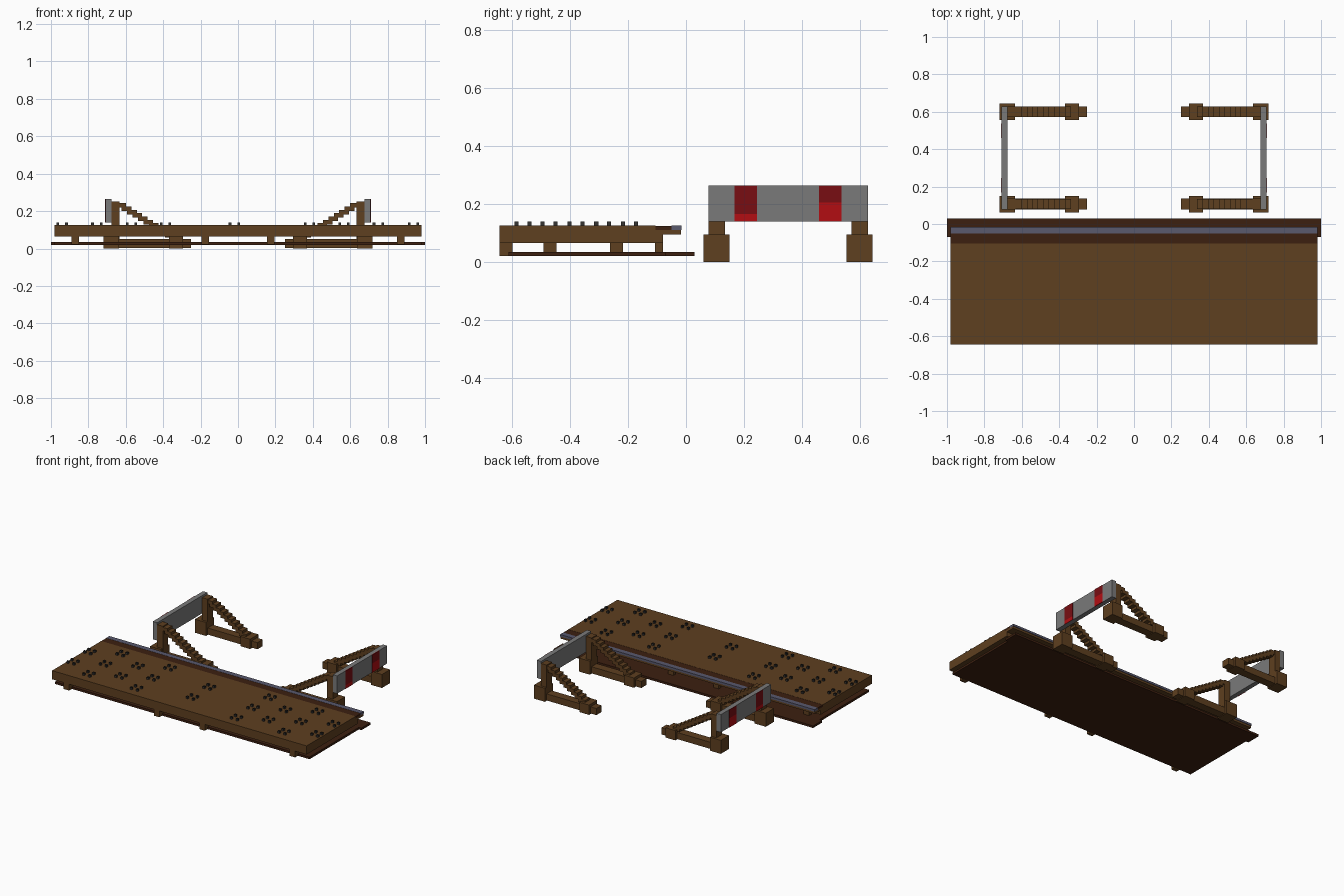
import bpy, bmesh
from mathutils import Matrix, Vector

if "Cube" in bpy.data.objects:
    bpy.data.objects.remove(bpy.data.objects["Cube"])


def material(name, rgb):
    m = bpy.data.materials.new(name)
    m.use_nodes = True
    col = (*rgb, 1.0)
    m.diffuse_color = col
    m.node_tree.nodes["Principled BSDF"].inputs["Base Color"].default_value = col
    return m


wood = material("brown wood", (0.112, 0.050, 0.014))
dark_wood = material("dark brown wood", (0.046, 0.014, 0.005))
steel = material("blue grey steel", (0.100, 0.100, 0.155))
iron = material("dark iron", (0.035, 0.033, 0.032))
grey = material("grey paint", (0.195, 0.195, 0.195))
dark_red = material("dark red paint", (0.19, 0.004, 0.006))
red = material("red paint", (0.45, 0.004, 0.006))


def boxes(name, mat, spans, open_ends=False):
    """One object made of boxes, each given as x, y and z ranges."""
    bm = bmesh.new()
    for x0, x1, y0, y1, z0, z1 in spans:
        centre = Vector(((x0 + x1) / 2, (y0 + y1) / 2, (z0 + z1) / 2))
        size = Matrix.Diagonal((abs(x1 - x0), y1 - y0, z1 - z0, 1))
        bmesh.ops.create_cube(bm, size=1, matrix=Matrix.Translation(centre) @ size)
    if open_ends:
        bm.normal_update()
        ends = [f for f in bm.faces if abs(f.normal.z) > 0.5]
        bmesh.ops.delete(bm, geom=ends, context='FACES')
    mesh = bpy.data.meshes.new(name)
    bm.to_mesh(mesh)
    bm.free()
    mesh.materials.append(mat)
    ob = bpy.data.objects.new(name, mesh)
    bpy.context.collection.objects.link(ob)
    return ob


# Platform: deck, base and the spacer blocks between them
boxes("deck", wood, [(-0.98, 0.98, -0.645, -0.105, 0.065, 0.125),
                     (-0.98, 0.98, -0.105, -0.08, 0.065, 0.11)])
boxes("base_plate", dark_wood, [(-0.98, 0.98, -0.613, -0.07, 0.02, 0.035),
                                (-1.0, 1.0, -0.07, 0.03, 0.02, 0.035)])
rows = [(-0.645, -0.60), (-0.492, -0.447), (-0.262, -0.217), (-0.107, -0.08)]
boxes("spacer_blocks", wood, [(x - 0.021, x + 0.021, y0, y1, 0.021, 0.066)
                              for x in (-0.87, -0.175, 0.175, 0.87) for y0, y1 in rows])

# Edge of the platform with its rail
boxes("edge_support", wood, [(-0.98, 0.98, -0.08, -0.018, 0.095, 0.11)])
boxes("edge_strip", dark_wood, [(-0.98, 0.98, -0.105, -0.05, 0.11, 0.124)])
boxes("edge_rail", steel, [(-0.98, 0.98, -0.05, -0.015, 0.11, 0.125)])

# Bolts: groups of four, alternating three and two groups per column
bolts = []
columns = [(-0.94, 2), (-0.755, 3), (-0.57, 2), (-0.387, 3), (-0.02, 2),
           (0.383, 3), (0.567, 2), (0.75, 3), (0.938, 2)]
for x, count in columns:
    for y in ((-0.195, -0.38, -0.563) if count == 3 else (-0.288, -0.473)):
        for sx in (-0.023, 0.023):
            for sy in (-0.022, 0.022):
                cx, cy = x + sx, y + sy
                bolts.append((cx - 0.007, cx + 0.007, cy - 0.007, cy + 0.007, 0.124, 0.14))
boxes("deck_bolts", iron, bolts, open_ends=True)

# Two barriers, mirrored left and right
for side, s in (("left", 1), ("right", -1)):
    for place, y in (("front", 0.106), ("back", 0.600)):
        w = 0.029
        tag = f"{side}_{place}"
        boxes(f"{tag}_foot_beam", wood, [(s * 0.25, s * 0.715, y - w, y + w, 0.004, 0.05)])
        boxes(f"{tag}_collars", wood, [
            (s * 0.635, s * 0.72, y - 0.045, y + 0.045, 0.0, 0.094),
            (s * 0.295, s * 0.37, y - 0.045, y + 0.045, 0.0, 0.068)])
        boxes(f"{tag}_post", wood, [(s * 0.633, s * 0.676, y - w, y + w, 0.05, 0.25)])
        # Stepped diagonal brace
        steps = []
        for i in range(11):
            x, z = 0.335 + 0.029 * i, 0.052 + 0.0178 * i
            steps.append((s * (x - 0.026), s * (x + 0.026), y - 0.027, y + 0.027,
                          z - 0.012, z + 0.012))
        boxes(f"{tag}_brace", wood, steps)
    boxes(f"{side}_board", grey, [(s * 0.676, s * 0.709, 0.077, 0.628, 0.14, 0.264)])
    # Painted stripes on the outer face of the board
    stripes = [(0.168, 0.245, 0.165), (0.46, 0.537, 0.205)]
    boxes(f"{side}_stripe_tops", dark_red,
          [(s * 0.706, s * 0.712, a, b, z, 0.264) for a, b, z in stripes])
    boxes(f"{side}_stripe_bottoms", red,
          [(s * 0.706, s * 0.712, a, b, 0.14, z) for a, b, z in stripes])
